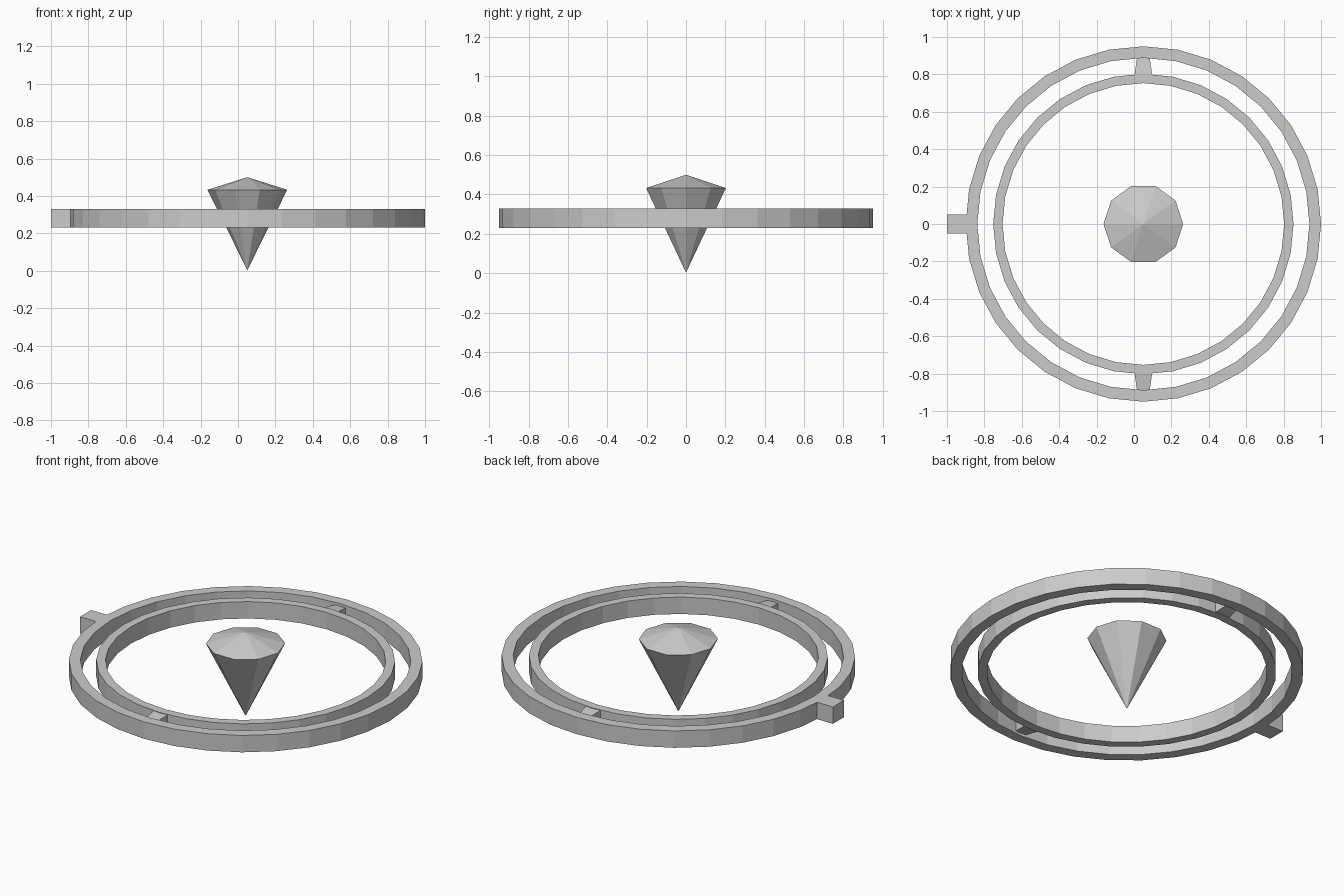
import bpy, bmesh
from math import cos, sin, tau

if "Cube" in bpy.data.objects:
    bpy.data.objects.remove(bpy.data.objects["Cube"])

CX = 0.05            # shared centre of rings and gem
Z0, Z1 = 0.23, 0.33  # underside and top of the rings
ZM = (Z0 + Z1) / 2


def make(name, verts, faces):
    mesh = bpy.data.meshes.new(name)
    mesh.from_pydata(verts, [], faces)
    bm = bmesh.new()
    bm.from_mesh(mesh)
    bmesh.ops.recalc_face_normals(bm, faces=bm.faces)
    bm.to_mesh(mesh)
    bm.free()
    obj = bpy.data.objects.new(name, mesh)
    bpy.context.collection.objects.link(obj)
    return obj


def ring(name, r_out, r_in, n=32):
    profile = [(r_out, Z0), (r_out, Z1), (r_in, Z1), (r_in, Z0)]
    verts = [(CX + r * cos(tau * i / n), r * sin(tau * i / n), z)
             for i in range(n) for r, z in profile]
    faces = []
    for i in range(n):
        a, b = 4 * i, 4 * ((i + 1) % n)
        for k in range(4):
            m = (k + 1) % 4
            faces.append((a + k, b + k, b + m, a + m))
    return make(name, verts, faces)


def bar(name, ends):
    # box lofted between two rectangles: (centre, half-width vector, half-height)
    verts = []
    for (x, y), (wx, wy), h in ends:
        for s, t in ((-1, -1), (1, -1), (1, 1), (-1, 1)):
            verts.append((x + s * wx, y + s * wy, ZM + t * h))
    faces = [(0, 1, 2, 3), (4, 5, 6, 7)]
    faces += [(k, (k + 1) % 4, 4 + (k + 1) % 4, 4 + k) for k in range(4)]
    return make(name, verts, faces)


# Concentric rings
ring("outer_ring", 0.95, 0.888)
ring("inner_ring", 0.803, 0.753)

# Tapered pivots joining the rings at front and back
for label, s in (("front", -1), ("back", 1)):
    bar(label + "_pivot", [((CX, s * 0.798), (0.047, 0), 0.047),
                           ((CX, s * 0.89), (0.034, 0), 0.034)])

# Square mounting peg on the left
bar("mounting_peg", [((-1.0, 0), (0, 0.052), 0.05),
                     ((-0.885, 0), (0, 0.052), 0.05)])

# Ten-sided gem floating in the middle
N, R = 10, 0.213
verts = [(CX + R * cos(tau * i / N), R * sin(tau * i / N), 0.433) for i in range(N)]
verts += [(CX, 0, 0.5), (CX, 0, 0.003)]
faces = [(i, (i + 1) % N, tip) for i in range(N) for tip in (N, N + 1)]
make("gem", verts, faces)
